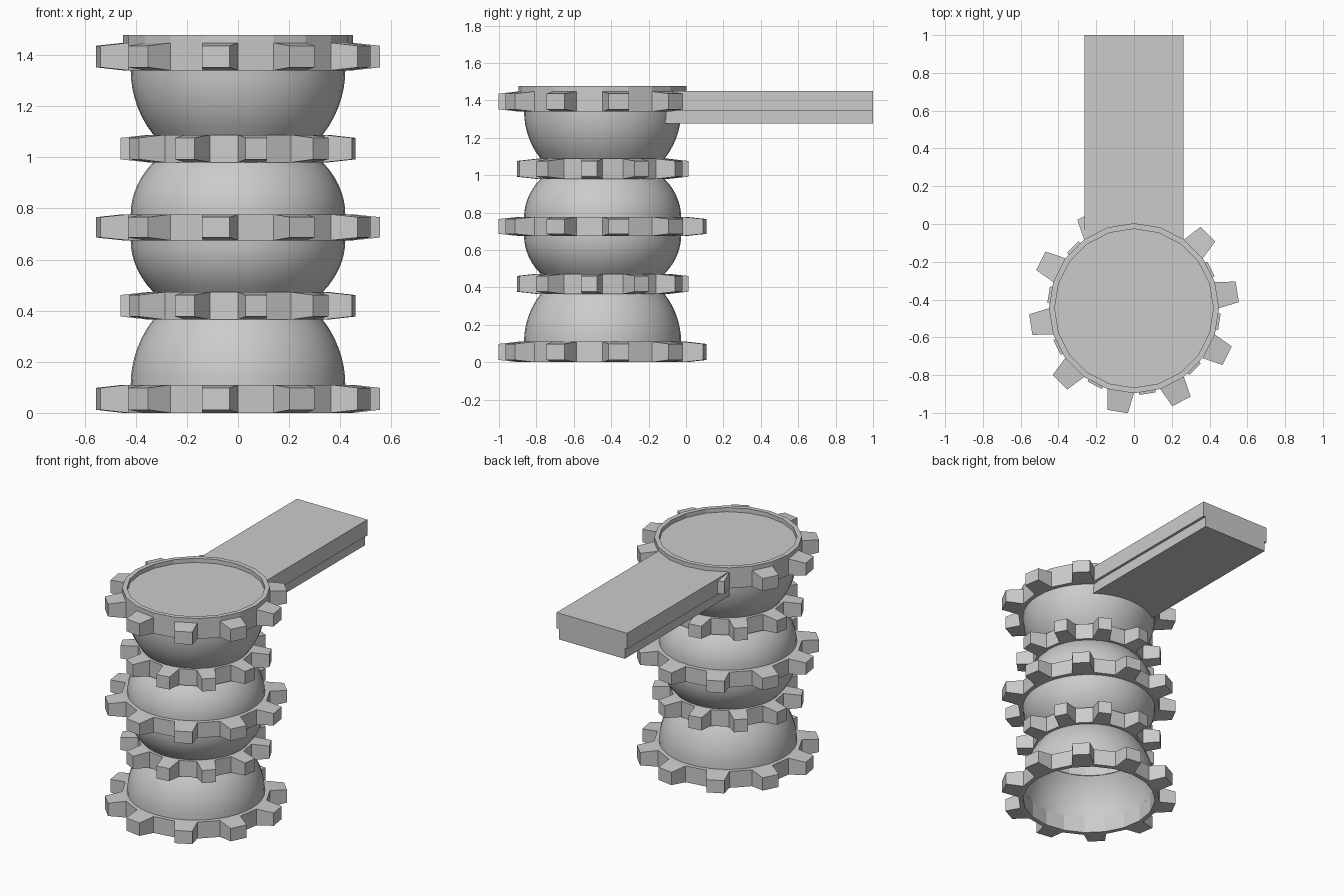
import bpy, bmesh
from math import sin, cos, pi, sqrt, radians, asin
from mathutils import Vector

if "Cube" in bpy.data.objects:
    bpy.data.objects.remove(bpy.data.objects["Cube"])

CY = -0.446   # tower axis position on y
SIDES = 20


def finish(name, bm, smooth=False):
    bmesh.ops.recalc_face_normals(bm, faces=bm.faces)
    mesh = bpy.data.meshes.new(name)
    bm.to_mesh(mesh)
    bm.free()
    obj = bpy.data.objects.new(name, mesh)
    bpy.context.collection.objects.link(obj)
    for p in mesh.polygons:
        p.use_smooth = smooth
    return obj


def circle(bm, r, z, n):
    return [bm.verts.new((r * cos(2 * pi * i / n), CY + r * sin(2 * pi * i / n), z))
            for i in range(n)]


def bridge(bm, a, b):
    n = len(a)
    return [bm.faces.new((a[i], a[(i + 1) % n], b[(i + 1) % n], b[i])) for i in range(n)]


def gear_ring(name, z0, z1, r, parity, collar=None):
    """Twenty-sided ring; every other outer face is pulled out into a tapered tooth."""
    bm = bmesh.new()
    inner = r * 0.933
    o0, o1 = circle(bm, r, z0, SIDES), circle(bm, r, z1, SIDES)
    walls = bridge(bm, o0, o1)
    top_z, top = z1, o1
    if collar:
        top_z, top = collar, circle(bm, r, collar, SIDES)
        bridge(bm, o1, top)
    i0, i1 = circle(bm, inner, z0, SIDES), circle(bm, inner, top_z, SIDES)
    bridge(bm, i1, i0)
    bridge(bm, top, i1)
    bridge(bm, i0, o0)
    bm.normal_update()
    teeth = [f for i, f in enumerate(walls) if i % 2 == parity]
    for f in bmesh.ops.extrude_discrete_faces(bm, faces=teeth)["faces"]:
        c = f.calc_center_median()
        out = Vector((c.x, c.y - CY, 0)).normalized() * 0.109
        for v in f.verts:
            v.co = c + (v.co - c) * 0.78 + out
    # close the tooth sides back to the ring
    bmesh.ops.remove_doubles(bm, verts=bm.verts, dist=1e-5)
    return finish(name, bm)


def body_shell(name, z_wide, z_narrow):
    """Open bowl-shaped shell from the wide ring to the narrow ring."""
    bm = bmesh.new()
    steps, prev = 7, None
    wide, narrow = 0.42, 0.33
    for k in range(steps + 1):
        t = k / steps
        r = sqrt(wide ** 2 - (wide ** 2 - narrow ** 2) * t * t)
        ring = circle(bm, r, z_wide + (z_narrow - z_wide) * t, 40)
        if prev:
            bridge(bm, prev, ring)
        prev = ring
    return finish(name, bm, True)


def plank(name, half_w, r, z0, z1):
    """Board whose near end follows the curve of the tower."""
    bm = bmesh.new()
    a = asin(half_w / r)
    pts = [(r * sin(-a + 2 * a * i / 8), CY + r * cos(-a + 2 * a * i / 8)) for i in range(9)]
    pts += [(half_w, 1.0), (-half_w, 1.0)]
    lo = [bm.verts.new((x, y, z0)) for x, y in pts]
    hi = [bm.verts.new((x, y, z1)) for x, y in pts]
    bm.faces.new(lo)
    bm.faces.new(hi)
    bridge(bm, lo, hi)
    return finish(name, bm)


# toothed rings
gear_ring("bottom_ring", 0.0, 0.11, 0.45, 0)
gear_ring("lower_small_ring", 0.365, 0.473, 0.353, 1)
gear_ring("middle_ring", 0.675, 0.777, 0.45, 0)
gear_ring("upper_small_ring", 0.98, 1.088, 0.353, 1)
gear_ring("top_ring", 1.34, 1.448, 0.45, 0, collar=1.478)

# curved tower walls between rings
for name, zw, zn in (("bottom_wall", 0.108, 0.367), ("lower_wall", 0.677, 0.471),
                     ("upper_wall", 0.775, 0.982), ("top_wall", 1.342, 1.086)):
    body_shell(name, zw, zn)

# platform disc inside the collar
bm = bmesh.new()
bm.faces.new(circle(bm, 0.42, 1.45, SIDES))
finish("top_platform", bm)

# bridge deck with a slightly narrower underside
plank("bridge_deck", 0.262, 0.44, 1.345, 1.451)
plank("bridge_underside", 0.245, 0.413, 1.275, 1.345)
